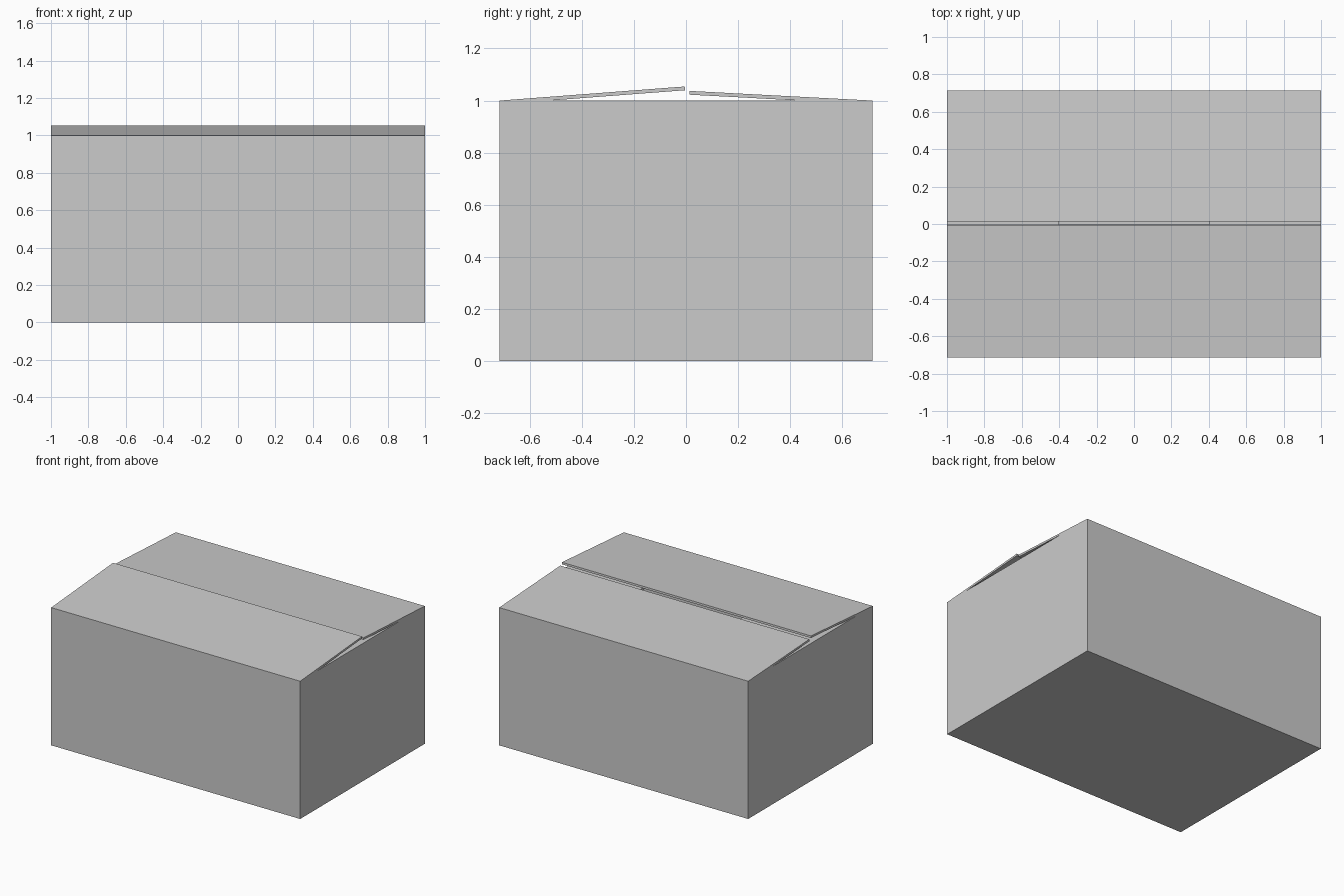
import bpy, bmesh
from mathutils import Vector

if "Cube" in bpy.data.objects:
    bpy.data.objects.remove(bpy.data.objects["Cube"])

T = 0.0145           # board thickness
X, Y, Z = 1.0, 0.715, 1.0

card = bpy.data.materials.new("light_grey_card")
card.diffuse_color = (0.6, 0.6, 0.6, 1)
card.use_nodes = True
card.node_tree.nodes["Principled BSDF"].inputs["Base Color"].default_value = card.diffuse_color


def finish(name, bm):
    bmesh.ops.recalc_face_normals(bm, faces=bm.faces)
    me = bpy.data.meshes.new(name)
    bm.to_mesh(me)
    bm.free()
    me.materials.append(card)
    ob = bpy.data.objects.new(name, me)
    bpy.context.collection.objects.link(ob)
    return ob


def flap(name, hinge, tip, half, along_x):
    """Board from hinge to tip (run, height), extruded along its hinge line."""
    a, b = Vector(hinge), Vector(tip)
    d = (b - a).normalized()
    n = Vector((-d.y, d.x))
    if n.y > 0:
        n = -n
    prof = [a, b, b + n * T, a + n * T]
    place = (lambda p, s: (s, p.x, p.y)) if along_x else (lambda p, s: (p.x, s, p.y))
    bm = bmesh.new()
    lo = [bm.verts.new(place(p, -half)) for p in prof]
    hi = [bm.verts.new(place(p, half)) for p in prof]
    bm.faces.new(lo)
    bm.faces.new(hi)
    for i in range(4):
        j = (i + 1) % 4
        bm.faces.new((lo[i], lo[j], hi[j], hi[i]))
    return finish(name, bm)


# Open hollow carton: outer block with the top face inset and pushed down
bm = bmesh.new()
bmesh.ops.create_cube(bm, size=1)
for v in bm.verts:
    v.co = (v.co.x * 2 * X, v.co.y * 2 * Y, (v.co.z + 0.5) * Z)
bm.normal_update()
top = max(bm.faces, key=lambda f: f.normal.z)
bmesh.ops.inset_region(bm, faces=[top], thickness=T)
down = bmesh.ops.extrude_face_region(bm, geom=[top])
bmesh.ops.delete(bm, geom=[top], context='FACES_ONLY')
for v in [g for g in down["geom"] if isinstance(g, bmesh.types.BMVert)]:
    v.co.z = T
finish("carton_body", bm)

# Short side flaps folded flat under the long ones
flap("left_inner_flap", (-X, Z), (-0.4, Z), Y, False)
flap("right_inner_flap", (X, Z), (0.4, Z), Y, False)

# Long flaps, resting slightly raised at the middle
flap("front_flap", (-Y, Z), (-0.005, 1.054), X, True)
flap("back_flap", (Y, Z), (0.014, 1.037), X, True)
